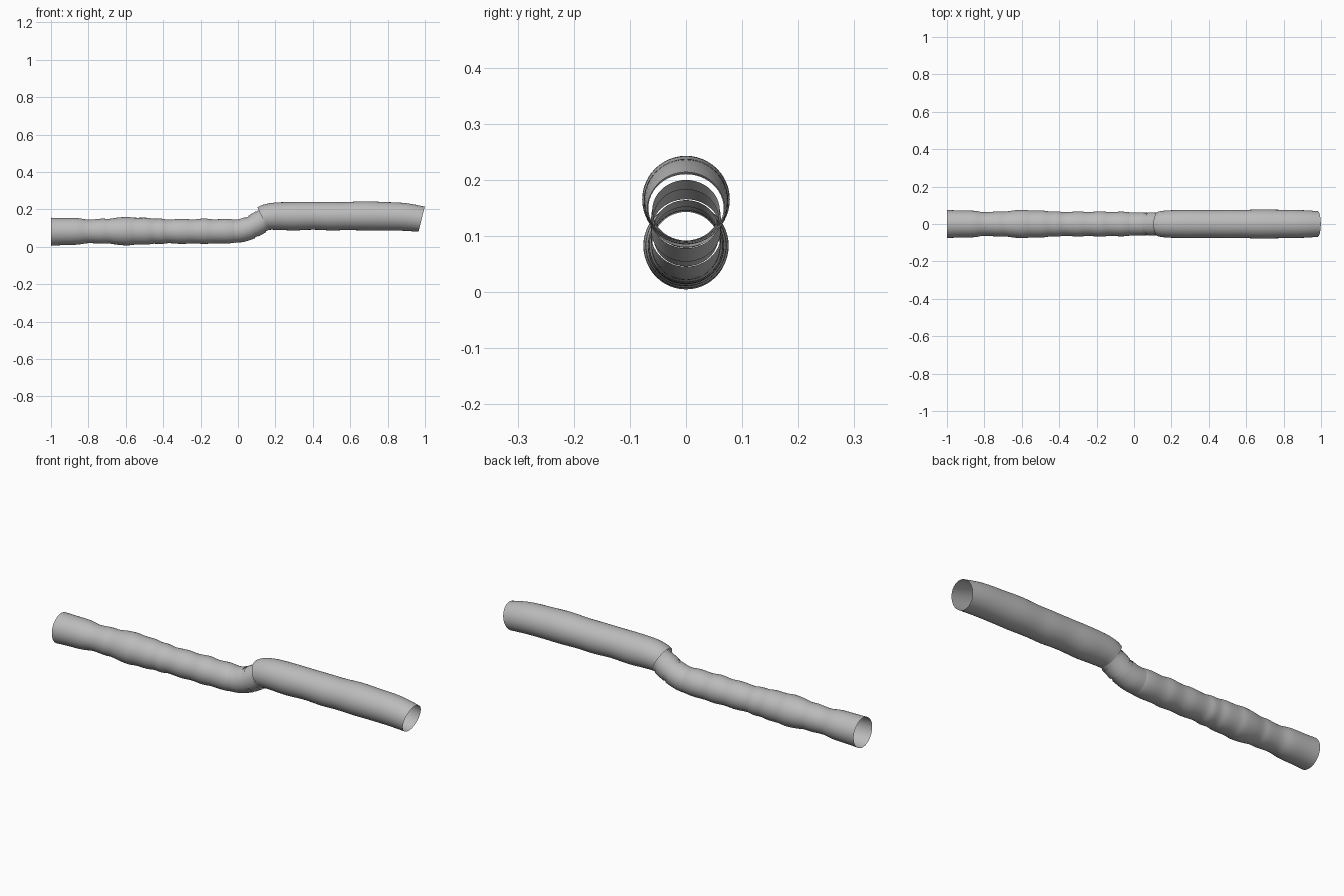
import bpy, bmesh
from math import sin, cos, pi, radians

cube = bpy.data.objects.get("Cube")
if cube:
    bpy.data.objects.remove(cube)

SIDES = 48
grey = bpy.data.materials.new("light grey")
grey.use_nodes = True
grey.diffuse_color = (0.5, 0.5, 0.5, 1)
grey.node_tree.nodes["Principled BSDF"].inputs["Base Color"].default_value = (0.5, 0.5, 0.5, 1)


def smooth_stations(stations, steps):
    """Catmull-Rom interpolation of (x, z, radius, pitch) stations."""
    out = []
    pts = [stations[0]] + stations + [stations[-1]]
    for a, b, c, d in zip(pts, pts[1:], pts[2:], pts[3:]):
        for k in range(steps):
            t = k / steps
            out.append([0.5 * (2 * q + (r - p) * t + (2 * p - 5 * q + 4 * r - s) * t * t
                               + (3 * q - p - 3 * r + s) * t ** 3)
                        for p, q, r, s in zip(a, b, c, d)])
    return out + [stations[-1]]


def tube(name, stations, steps=4, inward=False):
    """Open pipe swept through tilted circular sections."""
    bm = bmesh.new()
    rings = []
    for x, z, r, pitch in smooth_stations(stations, steps):
        p = radians(pitch)
        angles = [2 * pi * i / SIDES for i in range(SIDES)]
        rings.append([bm.verts.new((x - r * sin(a) * sin(p), r * cos(a), z + r * sin(a) * cos(p)))
                      for a in angles])
    for lo, hi in zip(rings, rings[1:]):
        for i in range(SIDES):
            j = (i + 1) % SIDES
            quad = (lo[i], lo[j], hi[j], hi[i])
            bm.faces.new(quad[::-1] if inward else quad)
    mesh = bpy.data.meshes.new(name)
    bm.to_mesh(mesh)
    bm.free()
    mesh.materials.append(grey)
    for f in mesh.polygons:
        f.use_smooth = True
    obj = bpy.data.objects.new(name, mesh)
    bpy.context.collection.objects.link(obj)


# Long rippled lower pipe
lower = [(-1, .080, .075), (-.95, .081, .073), (-.86, .082, .071), (-.80, .082, .063),
         (-.73, .083, .067), (-.69, .083, .066), (-.64, .083, .073), (-.59, .083, .076),
         (-.55, .083, .072), (-.49, .083, .072), (-.45, .083, .067), (-.41, .082, .068),
         (-.37, .082, .063), (-.30, .082, .067), (-.24, .082, .064), (-.18, .083, .068),
         (-.13, .082, .064), (-.07, .083, .066), (-.035, .083, .064), (-.015, .083, .060)]
tube("lower_pipe", [(x, z, r, 0) for x, z, r in lower])

# Elbow and the short collar between the two pipes
tube("elbow", [(-.02, .083, .062, 3), (.02, .087, .062, 12), (.066, .102, .062, 24)])
tube("collar", [(.082, .110, .062, 26), (.124, .134, .062, 26)])

# Recessed joint sleeves, facing inward
tube("lower_joint", [(.060, .099, .058, 24), (.086, .112, .058, 26)], inward=True)
tube("upper_joint", [(.118, .131, .058, 26), (.142, .146, .060, 26)], inward=True)

# Wide upper pipe with a drooping open end
tube("upper_pipe", [(.133, .150, .067, 26), (.16, .158, .071, 19), (.21, .163, .074, 8),
                    (.30, .163, .076, 2), (.40, .165, .074, 0), (.50, .163, .076, 0),
                    (.58, .164, .075, 0), (.68, .165, .078, 0), (.78, .163, .076, -2),
                    (.86, .161, .075, -5), (.92, .156, .073, -9), (.982, .147, .069, -14)])
